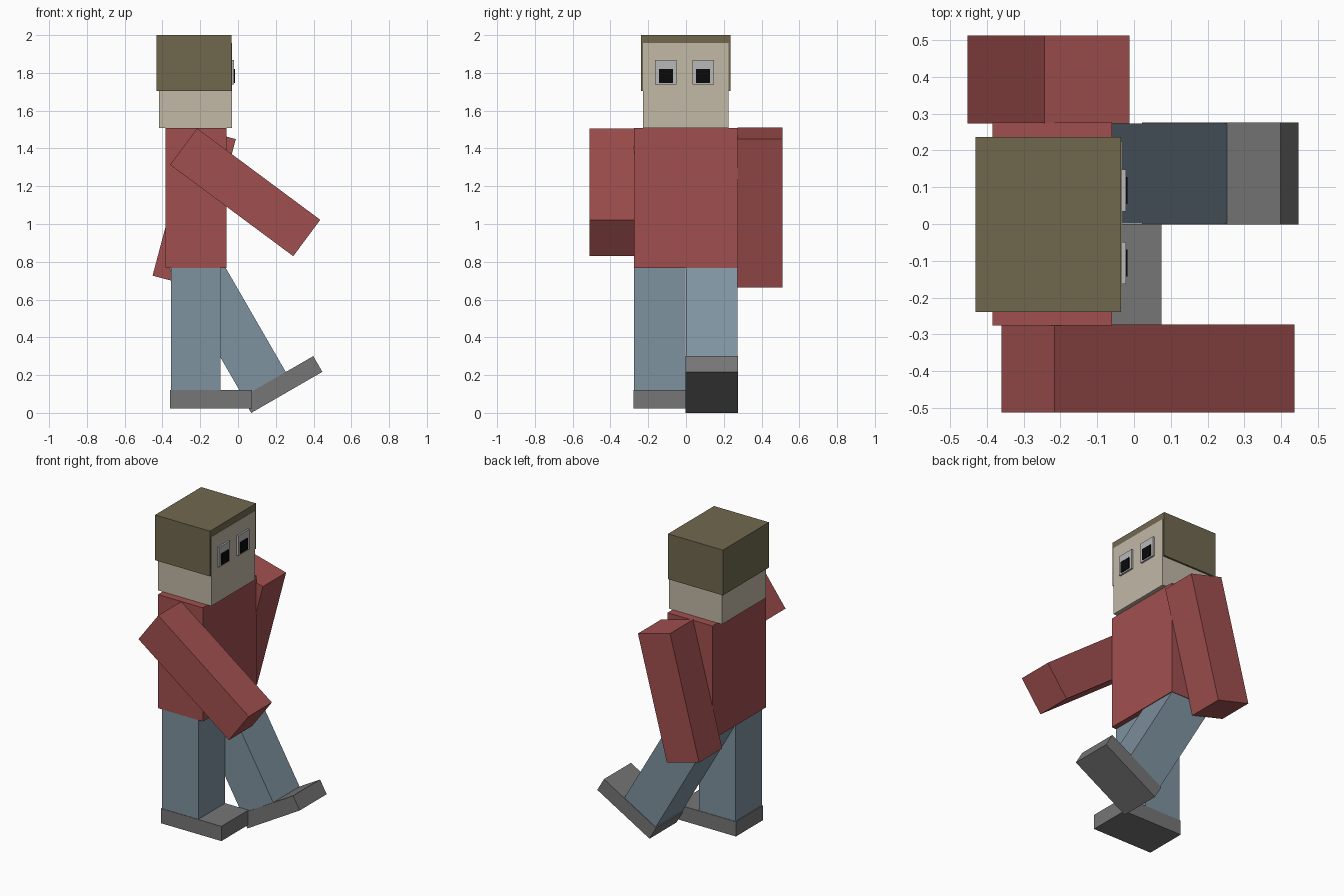
import bpy, bmesh
from math import radians
from mathutils import Matrix, Vector

if "Cube" in bpy.data.objects:
    bpy.data.objects.remove(bpy.data.objects["Cube"])


def material(name, rgb):
    m = bpy.data.materials.new(name)
    m.diffuse_color = (*rgb, 1)
    m.use_nodes = True
    m.node_tree.nodes["Principled BSDF"].inputs["Base Color"].default_value = m.diffuse_color
    return m


SKIN = material("skin", (0.54, 0.48, 0.38))
HAIR = material("hair", (0.163, 0.14, 0.078))
SHIRT = material("shirt", (0.355, 0.078, 0.078))
JEANS = material("jeans", (0.21, 0.29, 0.35))
SHOE = material("shoe", (0.18, 0.18, 0.18))
WHITE = material("eye_white", (0.48, 0.48, 0.48))
BLACK = material("pupil", (0.003, 0.003, 0.003))


def box(name, x, y, z, mat, angle=0, pivot=None):
    """Box spanning the x, y, z ranges, swung about the y axis at pivot (x, z)."""
    lo, hi = Vector((x[0], y[0], z[0])), Vector((x[1], y[1], z[1]))
    mid, size = (lo + hi) / 2, hi - lo
    p = Vector((pivot[0], 0, pivot[1])) if pivot else mid
    turn = Matrix.Rotation(radians(angle), 4, 'Y')
    bm = bmesh.new()
    bmesh.ops.create_cube(bm, size=1, matrix=Matrix.Diagonal((*size, 1)))
    mesh = bpy.data.meshes.new(name)
    bm.to_mesh(mesh)
    bm.free()
    mesh.materials.append(mat)
    ob = bpy.data.objects.new(name, mesh)
    ob.matrix_world = Matrix.Translation(p) @ turn @ Matrix.Translation(mid - p)
    bpy.context.collection.objects.link(ob)
    return ob


# Head, hair cap and torso
box("head", (-0.417, -0.033), (-0.228, 0.224), (1.508, 1.958), SKIN)
box("hair", (-0.431, -0.035), (-0.239, 0.236), (1.705, 2.0), HAIR)
box("torso", (-0.384, -0.06), (-0.276, 0.276), (0.767, 1.508), SHIRT)

# Eyes on the +x face
for side, c in (("right", -0.106), ("left", 0.091)):
    box(side + "_eye", (-0.05, -0.022), (c - 0.057, c + 0.057), (1.738, 1.868), WHITE)
    box(side + "_pupil", (-0.04, -0.017), (c - 0.037, c + 0.037), (1.747, 1.82), BLACK)

# Legs with shoes: one standing, one swung forward from the hip
HIP = (-0.10, 0.814)
for side, y, top, swing in (("right", (-0.275, -0.003), 0.767, 0),
                            ("left", (0.001, 0.273), 0.905, -30)):
    box(side + "_leg", (-0.354, -0.093), y, (0.12, top), JEANS, swing, HIP)
    box(side + "_shoe", (-0.36, 0.075), (y[0] - 0.003, y[1] + 0.003),
        (0.024, 0.12), SHOE, swing, HIP)

# Arms: right swung forward, left swung back
for side, y, cx, cz, swing in (("right", (-0.512, -0.273), 0.038, 1.168, -53.4),
                               ("left", (0.273, 0.512), -0.232, 1.088, 14.9)):
    box(side + "_arm", (cx - 0.12, cx + 0.12), y, (cz - 0.406, cz + 0.406), SHIRT, swing)
